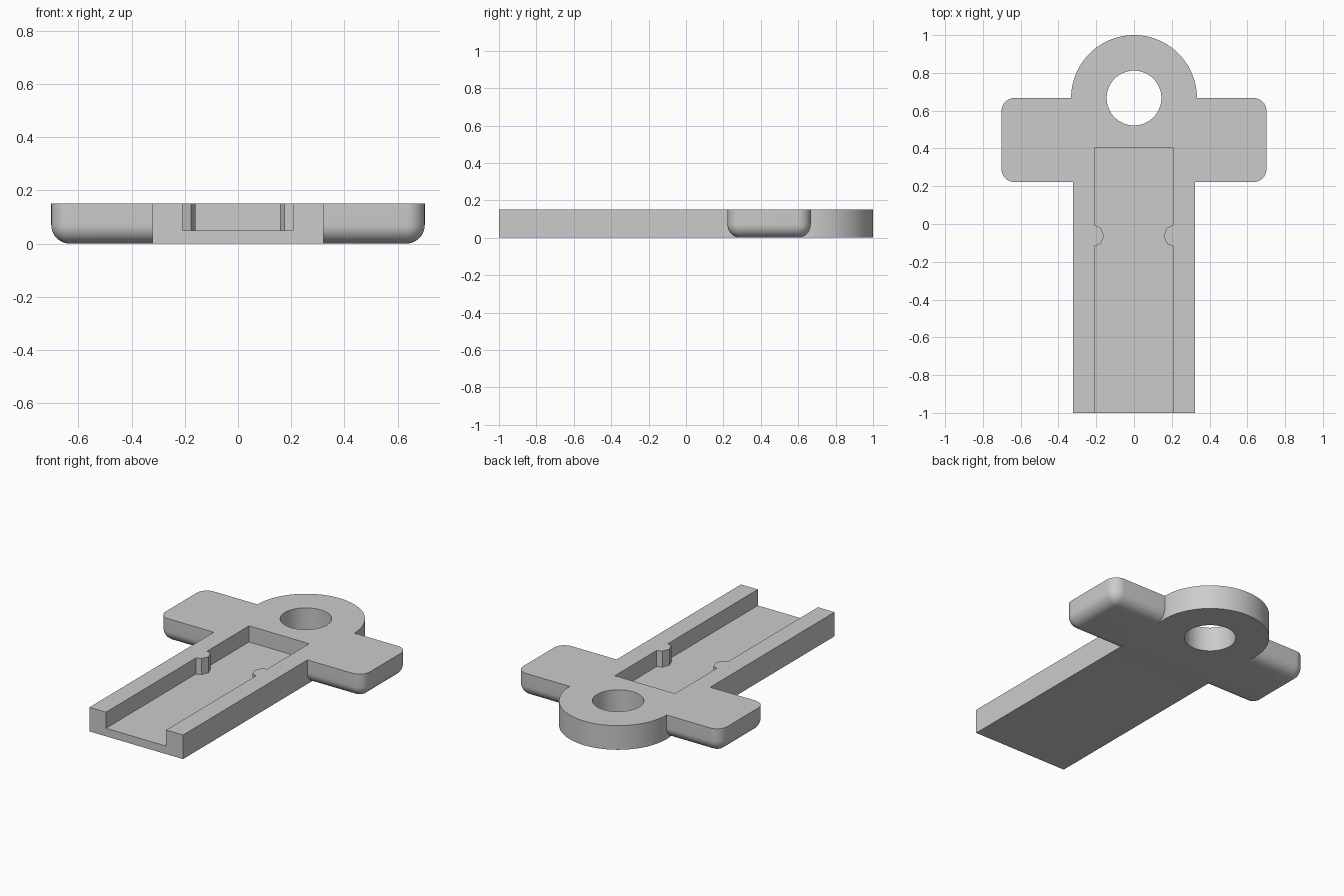
import bpy, bmesh
from math import cos, sin, tau, radians

if "Cube" in bpy.data.objects:
    bpy.data.objects.remove(bpy.data.objects["Cube"])

THICK = 0.15
RING_Y = 0.667

grey = bpy.data.materials.new("plain_grey")
grey.use_nodes = True
grey.diffuse_color = (0.6, 0.6, 0.6, 1)
grey.node_tree.nodes["Principled BSDF"].inputs["Base Color"].default_value = (0.6, 0.6, 0.6, 1)


def finish(bm, name):
    bmesh.ops.recalc_face_normals(bm, faces=bm.faces)
    mesh = bpy.data.meshes.new(name)
    bm.to_mesh(mesh)
    bm.free()
    mesh.materials.append(grey)
    ob = bpy.data.objects.new(name, mesh)
    bpy.context.collection.objects.link(ob)
    return ob


def prism(name, outline, z0, z1, bevel=0):
    """Extrude an outline; optionally round every edge except the top rim."""
    bm = bmesh.new()
    base = bm.faces.new([bm.verts.new((x, y, z0)) for x, y in outline])
    new = bmesh.ops.extrude_face_region(bm, geom=[base])["geom"]
    top = [v for v in new if isinstance(v, bmesh.types.BMVert)]
    bmesh.ops.translate(bm, verts=top, vec=(0, 0, z1 - z0))
    if bevel:
        edges = [e for e in bm.edges if min(v.co.z for v in e.verts) < z0 + 0.001]
        bmesh.ops.bevel(bm, geom=edges, offset=bevel, segments=10, profile=0.5,
                        affect='EDGES')
    return finish(bm, name)


def rectangle(x0, x1, y0, y1):
    return [(x0, y0), (x1, y0), (x1, y1), (x0, y1)]


def circle(x, y, r, n):
    return [(x + r * cos(tau * i / n), y + r * sin(tau * i / n)) for i in range(n)]


def combine(target, tool, operation):
    mod = target.modifiers.new(tool.name, 'BOOLEAN')
    mod.object = tool
    mod.operation = operation
    mod.solver = 'EXACT'
    bpy.context.view_layer.objects.active = target
    bpy.ops.object.modifier_apply(modifier=mod.name)
    bpy.data.objects.remove(tool)


# Solid parts: shaft, ring head and rounded crossbar
holder = prism("slotted_holder", rectangle(-0.322, 0.322, -1, RING_Y), 0, THICK)
combine(holder, prism("ring_head", circle(0, RING_Y, 0.333, 96), 0, THICK), 'UNION')
crossbar = prism("crossbar", rectangle(-0.702, 0.702, 0.222, RING_Y), 0, THICK, 0.07)
combine(holder, crossbar, 'UNION')

# Ring hole and open-ended channel, leaving a small faceted bump on each wall
combine(holder, prism("ring_hole", circle(0, RING_Y, 0.145, 64), -0.1, 0.3), 'DIFFERENCE')
channel = prism("channel", rectangle(-0.208, 0.206, -1.1, 0.405), 0.05, 0.3)
for x in (-0.219, 0.217):
    combine(channel, prism("bump", circle(x, -0.062, 0.06, 8), -0.1, 0.5), 'DIFFERENCE')
combine(holder, channel, 'DIFFERENCE')

# Smooth the round surfaces, keep the hard edges
bpy.ops.object.select_all(action='DESELECT')
holder.select_set(True)
bpy.context.view_layer.objects.active = holder
bpy.ops.object.shade_smooth_by_angle(angle=radians(30))
